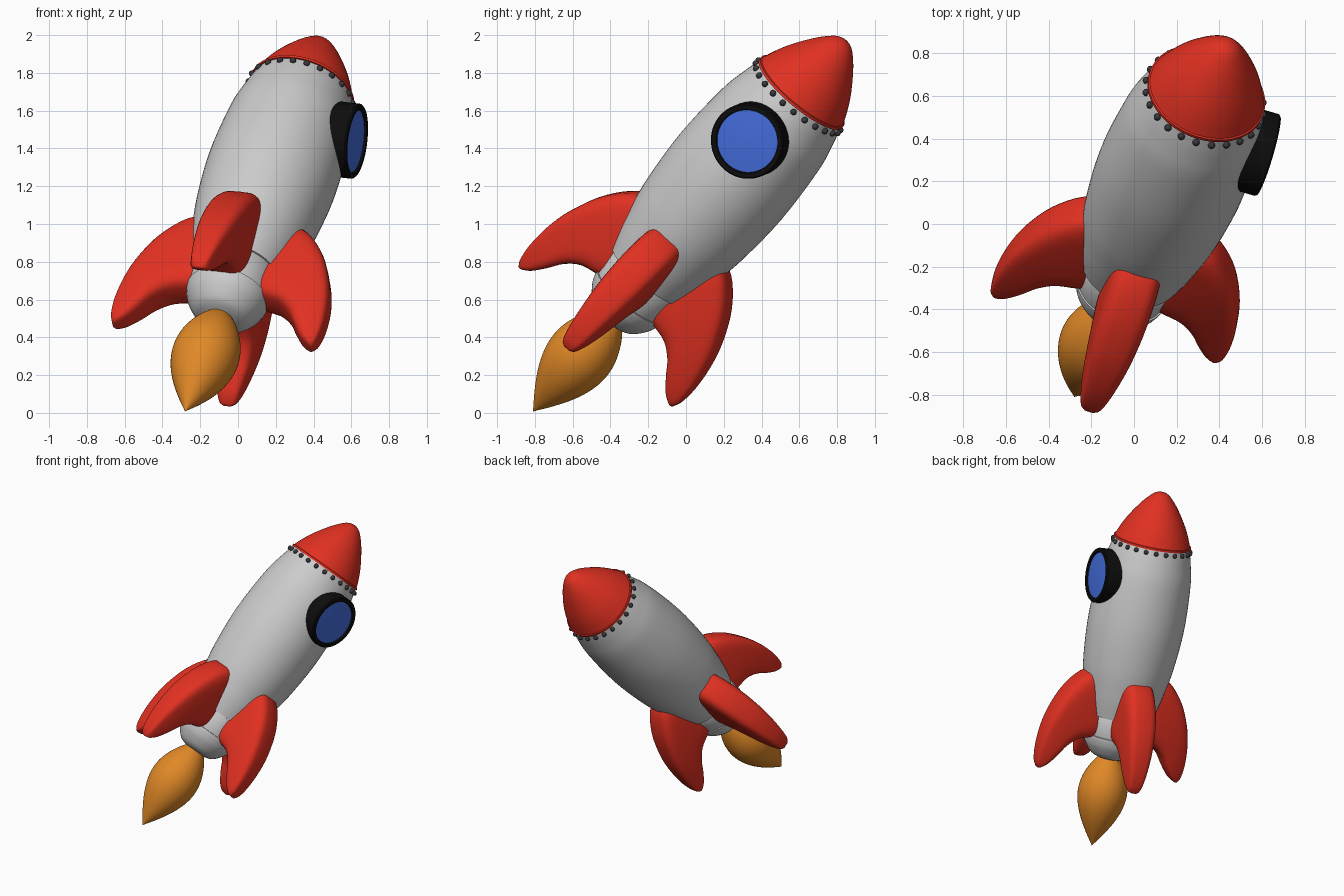
import bpy, bmesh
from math import sin, cos, pi, copysign
from mathutils import Vector, Matrix

if "Cube" in bpy.data.objects:
    bpy.data.objects.remove(bpy.data.objects["Cube"])

# Rocket frame: local z runs from flame tip to nose, local x points to the window
d = Vector((0.27, 0.62, 0.736)).normalized()
u = Vector((0.955, -0.28, -0.11))
u = (u - d * u.dot(d)).normalized()
v = d.cross(u)
FRAME = Matrix.Translation((-0.28, -0.81, 0.008)) @ Matrix((u, v, d)).transposed().to_4x4()


def material(name, rgb):
    m = bpy.data.materials.new(name)
    m.diffuse_color = (*rgb, 1)
    m.use_nodes = True
    m.node_tree.nodes["Principled BSDF"].inputs["Base Color"].default_value = m.diffuse_color
    return m


RED = material("red", (0.75, 0.03, 0.015))
ORANGE = material("orange", (0.75, 0.25, 0.02))
BLACK = material("black", (0.004, 0.004, 0.004))
BLUE = material("blue", (0.06, 0.16, 0.75))
DARK = material("dark_grey", (0.04, 0.04, 0.045))


def finish(name, bm, mat=None, angle=40):
    bmesh.ops.recalc_face_normals(bm, faces=bm.faces)
    me = bpy.data.meshes.new(name)
    bm.to_mesh(me)
    bm.free()
    ob = bpy.data.objects.new(name, me)
    bpy.context.collection.objects.link(ob)
    ob.matrix_world = FRAME
    if mat:
        me.materials.append(mat)
    bpy.ops.object.select_all(action='DESELECT')
    ob.select_set(True)
    bpy.context.view_layer.objects.active = ob
    bpy.ops.object.shade_smooth_by_angle(angle=angle * pi / 180)
    return ob


def smooth(points, n=5):
    """Catmull-Rom curve through tuples of any length."""
    p = [Vector(q) for q in points]
    p = [2 * p[0] - p[1]] + p + [2 * p[-1] - p[-2]]
    out = []
    for i in range(1, len(p) - 2):
        a, b, c, e = p[i - 1:i + 3]
        for k in range(n):
            t = k / n
            out.append(0.5 * (2 * b + (c - a) * t + (2 * a - 5 * b + 4 * c - e) * t * t
                              + (3 * b - a - 3 * c + e) * t ** 3))
    return out + [p[-2]]


def loft(bm, rings):
    loops = [[bm.verts.new(co) for co in ring] for ring in rings]
    for a, b in zip(loops, loops[1:]):
        for i in range(len(a)):
            j = (i + 1) % len(a)
            bm.faces.new((a[i], a[j], b[j], b[i]))
    bm.faces.new(loops[0])
    bm.faces.new(loops[-1])


def lathe(name, profile, mat=None, seg=64, place=Matrix()):
    """Revolve (height, radius) points round local z."""
    bm = bmesh.new()
    loft(bm, [[place @ Vector((max(r, 1e-3) * cos(2 * pi * i / seg),
                               max(r, 1e-3) * sin(2 * pi * i / seg), h))
               for i in range(seg)] for h, r in profile])
    return finish(name, bm, mat)


# Hull, waist band and rounded tail
lathe("hull", smooth([(0.985, 0.245), (1.08, 0.272), (1.175, 0.294), (1.375, 0.33), (1.69, 0.352),
                      (2.02, 0.335), (2.18, 0.305), (2.30, 0.272)]))
lathe("waist_band", [(0.82, 0.213), (0.84, 0.218), (0.99, 0.236), (1.0, 0.23)])
lathe("tail", smooth([(0.65, 0.0), (0.66, 0.07), (0.685, 0.14), (0.75, 0.195), (0.80, 0.217),
                      (0.832, 0.224)]) + [(0.838, 0.2)])

# Nose with a small lip, and rivets round the seam
lathe("nose", [(2.285, 0.27), (2.285, 0.285), (2.30, 0.285)] +
      smooth([(2.303, 0.277), (2.38, 0.245), (2.46, 0.203), (2.565, 0.133), (2.635, 0.072),
              (2.66, 0.035), (2.668, 0.0)]), RED)
bm = bmesh.new()
for i in range(24):
    a = 2 * pi * i / 24
    bmesh.ops.create_uvsphere(bm, u_segments=12, v_segments=8, radius=0.017,
                              matrix=Matrix.Translation((0.287 * cos(a), 0.287 * sin(a), 2.262)))
finish("rivets", bm, DARK, 80)

# Flame
lathe("flame", smooth([(0.0, 0.0), (0.1, 0.068), (0.2, 0.125), (0.3, 0.164), (0.4, 0.179),
                       (0.5, 0.165), (0.6, 0.122), (0.69, 0.06)]), ORANGE)

# Porthole: black frame and blue glass facing local x
place = Matrix.Translation((0, 0, 2.0)) @ Matrix.Rotation(pi / 2, 4, 'Y')
lathe("window_frame", [(0.22, 0.2), (0.38, 0.2), (0.388, 0.193), (0.388, 0.17), (0.37, 0.166),
                       (0.37, 0.1)], BLACK, place=place)
lathe("window_glass", [(0.3, 0.166), (0.376, 0.166), (0.382, 0.09), (0.384, 0.0)], BLUE, place=place)

# Four swept fins: outer edge (r, z), inner edge (r, z), half thickness
STATIONS = [(0.20, 1.33, 0.10, 0.84, 0.118), (0.335, 1.275, 0.20, 0.81, 0.122),
            (0.45, 1.145, 0.30, 0.785, 0.117), (0.525, 0.99, 0.375, 0.725, 0.106),
            (0.565, 0.85, 0.43, 0.645, 0.09), (0.582, 0.70, 0.485, 0.575, 0.068),
            (0.575, 0.59, 0.53, 0.542, 0.046), (0.557, 0.542, 0.55, 0.536, 0.02)]


def section(st, turn, seg=32, power=0.5):
    ro, zo, ri, zi, w = st
    outer, inner = Vector((ro, 0, zo)), Vector((ri, 0, zi))
    ring = []
    for i in range(seg):
        a = 2 * pi * i / seg
        c = copysign(abs(cos(a)) ** power, cos(a))
        s = copysign(abs(sin(a)) ** power, sin(a))
        ring.append(turn @ ((outer + inner) / 2 + (outer - inner) / 2 * c + Vector((0, w * s, 0))))
    return ring


for k in range(4):
    bm = bmesh.new()
    turn = Matrix.Rotation(k * pi / 2, 4, 'Z')
    loft(bm, [section(st, turn) for st in smooth(STATIONS, 4)])
    finish(f"fin_{k + 1}", bm, RED, 60)
